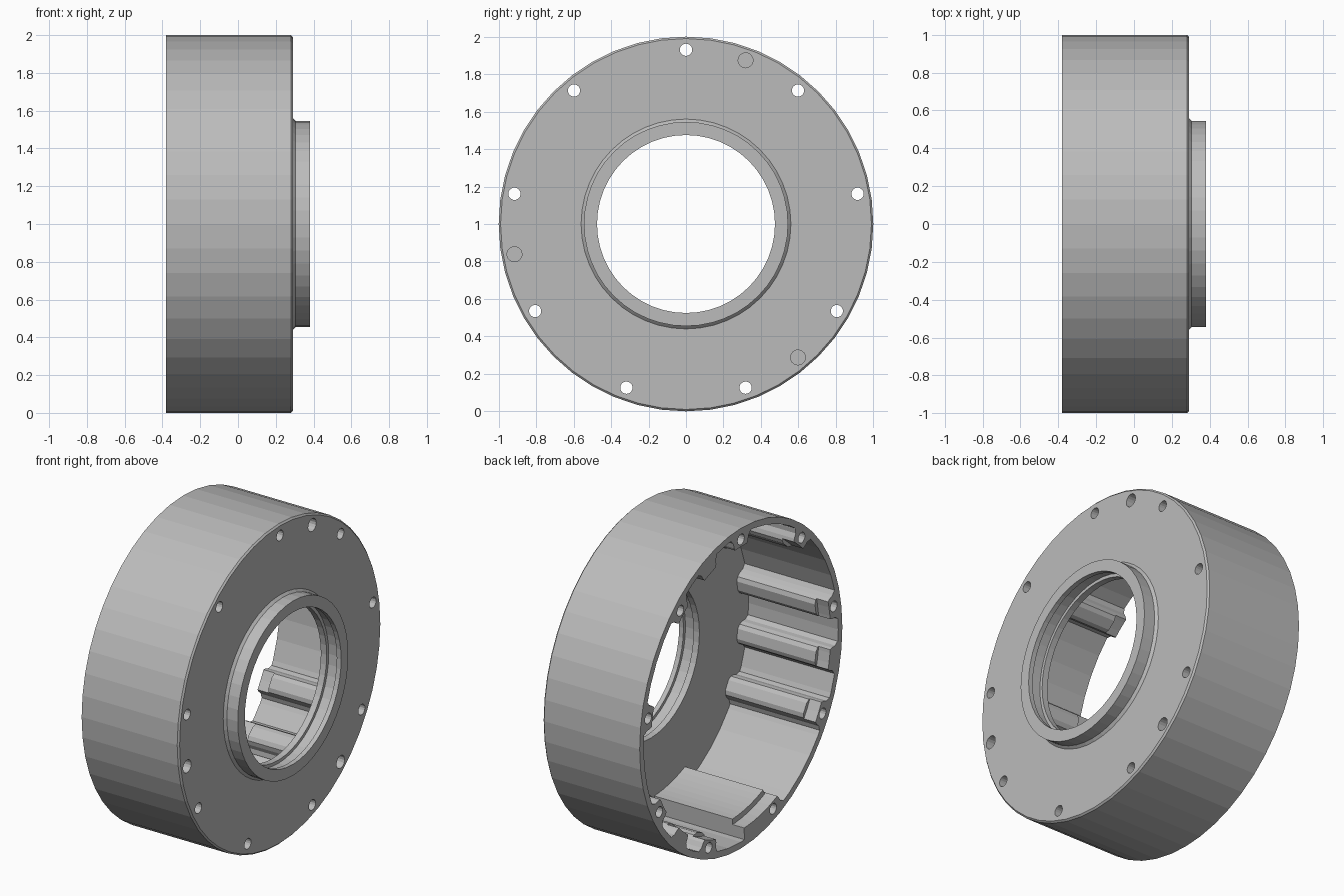
import bpy, bmesh
from math import cos, sin, pi, radians

cube = bpy.data.objects.get("Cube")
if cube:
    bpy.data.objects.remove(cube, do_unlink=True)

grey = bpy.data.materials.new("machined_grey")
grey.use_nodes = True
grey.diffuse_color = (0.5, 0.5, 0.5, 1)
grey.node_tree.nodes["Principled BSDF"].inputs["Base Color"].default_value = (0.5, 0.5, 0.5, 1)

BACK, FACE = -0.38, 0.29      # open end and flange face along x
BOLT_R = 0.93                 # bolt circle radius


def finish(name, bm):
    bmesh.ops.recalc_face_normals(bm, faces=bm.faces)
    mesh = bpy.data.meshes.new(name)
    bm.to_mesh(mesh)
    bm.free()
    mesh.materials.append(grey)
    obj = bpy.data.objects.new(name, mesh)
    bpy.context.collection.objects.link(obj)
    return obj


def revolve(name, profile, steps):
    """Spin a closed (x, radius) profile about the x axis through z = 1."""
    bm = bmesh.new()
    rings = []
    for i in range(steps):
        a = 2 * pi * i / steps
        rings.append([bm.verts.new((x, r * cos(a), 1 + r * sin(a))) for x, r in profile])
    n = len(profile)
    for i in range(steps):
        a, b = rings[i], rings[(i + 1) % steps]
        for j in range(n):
            k = (j + 1) % n
            bm.faces.new((a[j], a[k], b[k], b[j]))
    return finish(name, bm)


def prism(name, outline, x0, x1):
    """Extrude a (y, z) outline along x."""
    bm = bmesh.new()
    base = bm.faces.new([bm.verts.new((x0, y, 1 + z)) for y, z in outline])
    out = bmesh.ops.extrude_face_region(bm, geom=[base])
    verts = [v for v in out["geom"] if isinstance(v, bmesh.types.BMVert)]
    bmesh.ops.translate(bm, verts=verts, vec=(x1 - x0, 0, 0))
    return finish(name, bm)


def polar(points, angle):
    """Turn (radial, sideways) points to (y, z) at an angle."""
    c, s = cos(angle), sin(angle)
    return [(r * c - t * s, r * s + t * c) for r, t in points]


def circle(radius, count, offset=0.0):
    return [(offset + radius * cos(2 * pi * i / count), radius * sin(2 * pi * i / count))
            for i in range(count)]


def boolean(target, tool, operation):
    mod = target.modifiers.new("cut", "BOOLEAN")
    mod.object, mod.operation, mod.solver = tool, operation, "EXACT"
    tool.hide_render = True
    bpy.context.view_layer.objects.active = target
    bpy.ops.object.modifier_apply(modifier=mod.name)
    bpy.data.objects.remove(tool, do_unlink=True)


# Drum, flange plate, raised collar and grooved bore in one turned profile
housing = revolve("housing", [
    (BACK, 0.96), (BACK, 1.0), (FACE - 0.01, 1.0), (FACE, 0.99),
    (FACE, 0.56), (0.305, 0.545), (0.38, 0.545), (0.38, 0.475),
    (0.35, 0.475), (0.35, 0.495), (0.28, 0.495), (0.28, 0.475),
    (0.24, 0.475), (0.24, 0.96)], 48)

# Screw and pin ribs along the inside wall
half = [(0.975, 0.10), (0.95, 0.095), (0.93, 0.075), (0.90, 0.068), (0.875, 0.055), (0.862, 0.03)]
rib = half + [(r, -t) for r, t in reversed(half)]
bolt_angles = [radians(90 + 40 * i) for i in range(9)]
pin_angles = [radians(70 + 120 * i) for i in range(3)]
for a in bolt_angles + pin_angles:
    boolean(housing, prism("rib", polar(rib, a), BACK, 0.26), "UNION")

# Wide pad at the bottom of the drum
arc = [radians(-113 + 3 * i) for i in range(8)]
pad = [(0.85 * cos(a), 0.85 * sin(a)) for a in arc]
pad += [(0.975 * cos(a), 0.975 * sin(a)) for a in reversed(arc)]
boolean(housing, prism("pad", pad, BACK, 0.26), "UNION")

# Seating step turned into the rib ends
seat = prism("seat_cutter", circle(0.885, 96), BACK - 0.1, BACK + 0.08)
boolean(housing, seat, "DIFFERENCE")

# Screw holes right through, pin holes blind from the flange face
for a in bolt_angles:
    boolean(housing, prism("screw_cutter", polar(circle(0.033, 16, BOLT_R), a), -0.5, 0.5), "DIFFERENCE")
for a in pin_angles:
    boolean(housing, prism("pin_cutter", polar(circle(0.04, 16, BOLT_R), a), 0.17, 0.5), "DIFFERENCE")
